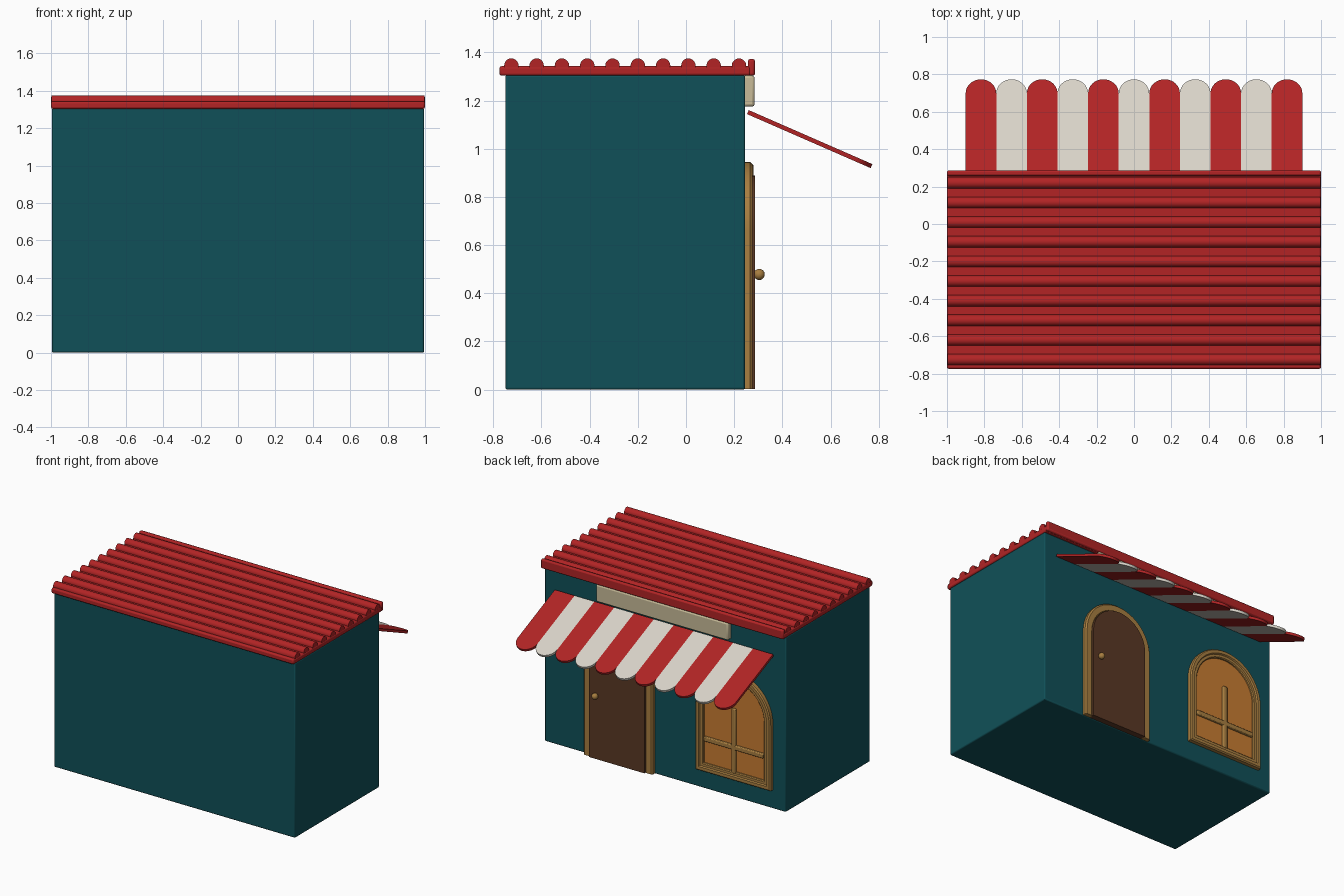
import bpy, bmesh, math
from mathutils import Vector

if "Cube" in bpy.data.objects:
    bpy.data.objects.remove(bpy.data.objects["Cube"], do_unlink=True)


def material(name, r, g, b):
    """Flat material from display values 0-255, stored as linear."""
    lin = [((c / 255 + 0.055) / 1.055) ** 2.4 for c in (r, g, b)] + [1]
    m = bpy.data.materials.new(name)
    m.use_nodes = True
    m.diffuse_color = lin
    m.node_tree.nodes["Principled BSDF"].inputs["Base Color"].default_value = lin
    return m


TEAL = material("teal wall", 16, 80, 88)
RED = material("roof red", 178, 36, 37)
CREAM = material("awning cream", 217, 212, 201)
SIGN = material("sign beige", 200, 187, 152)
WOOD = material("trim wood", 168, 126, 64)
BROWN = material("door brown", 90, 56, 36)
AMBER = material("window amber", 200, 125, 50)


def finish(name, bm, mat, bevel=0, segments=2):
    bmesh.ops.recalc_face_normals(bm, faces=bm.faces)
    mesh = bpy.data.meshes.new(name)
    bm.to_mesh(mesh)
    bm.free()
    mesh.materials.append(mat)
    ob = bpy.data.objects.new(name, mesh)
    bpy.context.collection.objects.link(ob)
    if bevel:
        mod = ob.modifiers.new("soft edges", 'BEVEL')
        mod.width, mod.segments, mod.limit_method = bevel, segments, 'ANGLE'
    bpy.ops.object.select_all(action='DESELECT')
    ob.select_set(True)
    bpy.context.view_layer.objects.active = ob
    bpy.ops.object.shade_smooth_by_angle(angle=math.radians(35))
    return ob


def box(name, x, y, z, mat, bevel=0):
    """Box from (low, high) ranges on each axis."""
    bm = bmesh.new()
    bmesh.ops.create_cube(bm, size=1)
    for v in bm.verts:
        v.co = [(r[0] + r[1]) / 2 + c * (r[1] - r[0]) for r, c in zip((x, y, z), v.co)]
    return finish(name, bm, mat, bevel)


def arch(cx, half, spring, bottom, steps=24):
    """Round-topped outline, from the right foot over to the left foot."""
    turn = [math.pi * i / steps for i in range(steps + 1)]
    return ([(cx + half, bottom)]
            + [(cx + half * math.cos(a), spring + half * math.sin(a)) for a in turn]
            + [(cx - half, bottom)])


def prism(name, outline, near, far, place, mat, bevel=0):
    """Extrude an outline between two depths; place maps (u, v, depth) to space."""
    bm = bmesh.new()
    a, b = ([bm.verts.new(place(u, v, d)) for u, v in outline] for d in (near, far))
    bm.faces.new(a)
    bm.faces.new(b)
    for i in range(len(a)):
        j = (i + 1) % len(a)
        bm.faces.new((a[i], a[j], b[j], b[i]))
    return finish(name, bm, mat, bevel)


def arch_frame(name, cx, half, spring, bottom, section, closed, mat):
    """Sweep a section of (inset, y) points round an arch, with or without a sill."""
    bm = bmesh.new()
    loops = []
    for inset, y in section:
        foot = bottom + inset if closed else bottom
        loops.append([bm.verts.new((u, y, v)) for u, v in arch(cx, half - inset, spring, foot)])
    n = len(loops[0])
    for k, loop in enumerate(loops):
        nxt = loops[(k + 1) % len(loops)]
        for i in range(n if closed else n - 1):
            j = (i + 1) % n
            bm.faces.new((loop[i], loop[j], nxt[j], nxt[i]))
    if not closed:
        for end in (0, -1):
            bm.faces.new([loop[end] for loop in loops])
    return finish(name, bm, mat)


def upright(u, v, d):
    return Vector((u, d, v))


# Building body
WALL = 0.245
box("walls", (-0.995, 0.995), (-0.75, WALL), (0, 1.305), TEAL, 0.008)

# Corrugated roof with a fascia along the shop side
box("roof_slab", (-1, 1), (-0.775, 0.27), (1.303, 1.343), RED, 0.01)
box("roof_fascia", (-1, 1), (0.257, 0.287), (1.303, 1.373), RED, 0.01)
for i in range(10):
    y = -0.725 + 0.105 * i
    ring = [(y + 0.03 * math.cos(math.tau * k / 20), 1.345 + 0.03 * math.sin(math.tau * k / 20))
            for k in range(20)]
    prism(f"roof_ridge_{i + 1}", ring, -0.998, 0.998, lambda u, v, d: Vector((d, u, v)), RED)

# Blank sign board
box("sign_board", (-0.545, 0.545), (WALL - 0.01, 0.285), (1.175, 1.303), SIGN, 0.01)

# Striped awning with scalloped ends
STRIPES, SPAN, LENGTH = 11, 1.8, 0.56
WIDTH = SPAN / STRIPES
SLOPE = math.atan2(0.225, 0.515)
COS, SIN = math.cos(SLOPE), math.sin(SLOPE)


def sloped(u, v, d):
    return Vector((u, 0.257 + v * COS + d * SIN, 1.152 - v * SIN + d * COS))


for i in range(STRIPES):
    cx = -SPAN / 2 + WIDTH * (i + 0.5)
    strip = arch(cx, WIDTH / 2, LENGTH - WIDTH / 2, 0, 16)
    prism(f"awning_stripe_{i + 1}", strip, -0.009, 0.009, sloped, CREAM if i % 2 else RED)

# Arched door with its surround and knob
DOOR_X, DOOR_SPRING = 0.37, 0.66
arch_frame("door_frame", DOOR_X, 0.285, DOOR_SPRING, 0.003,
           [(0, WALL - 0.005), (0, 0.266), (0.01, 0.276), (0.05, 0.276),
            (0.06, 0.266), (0.06, WALL - 0.005)], False, WOOD)
prism("door", arch(DOOR_X, 0.228, DOOR_SPRING, 0.003), WALL - 0.005, 0.287, upright, BROWN)
bm = bmesh.new()
bmesh.ops.create_uvsphere(bm, u_segments=20, v_segments=12, radius=0.023)
bmesh.ops.translate(bm, verts=bm.verts, vec=(0.54, 0.304, 0.478))
finish("door_knob", bm, WOOD)

# Arched window with stepped frame, pane and crossing bars
WIN_X, WIN_SPRING, WIN_BASE = -0.58, 0.63, 0.14
arch_frame("window_frame", WIN_X, 0.31, WIN_SPRING, WIN_BASE,
           [(0, WALL - 0.005), (0, 0.272), (0.008, 0.28), (0.03, 0.28),
            (0.036, 0.27), (0.054, 0.27), (0.06, 0.264), (0.06, WALL - 0.005)], True, WOOD)
prism("window_pane", arch(WIN_X, 0.255, WIN_SPRING, WIN_BASE + 0.055),
      WALL - 0.005, 0.254, upright, AMBER)
box("window_bar_upright", (WIN_X - 0.017, WIN_X + 0.017), (0.25, 0.274), (0.19, 0.67), WOOD, 0.006)
box("window_bar_level", (WIN_X - 0.245, WIN_X + 0.245), (0.25, 0.274), (0.365, 0.399), WOOD, 0.006)
